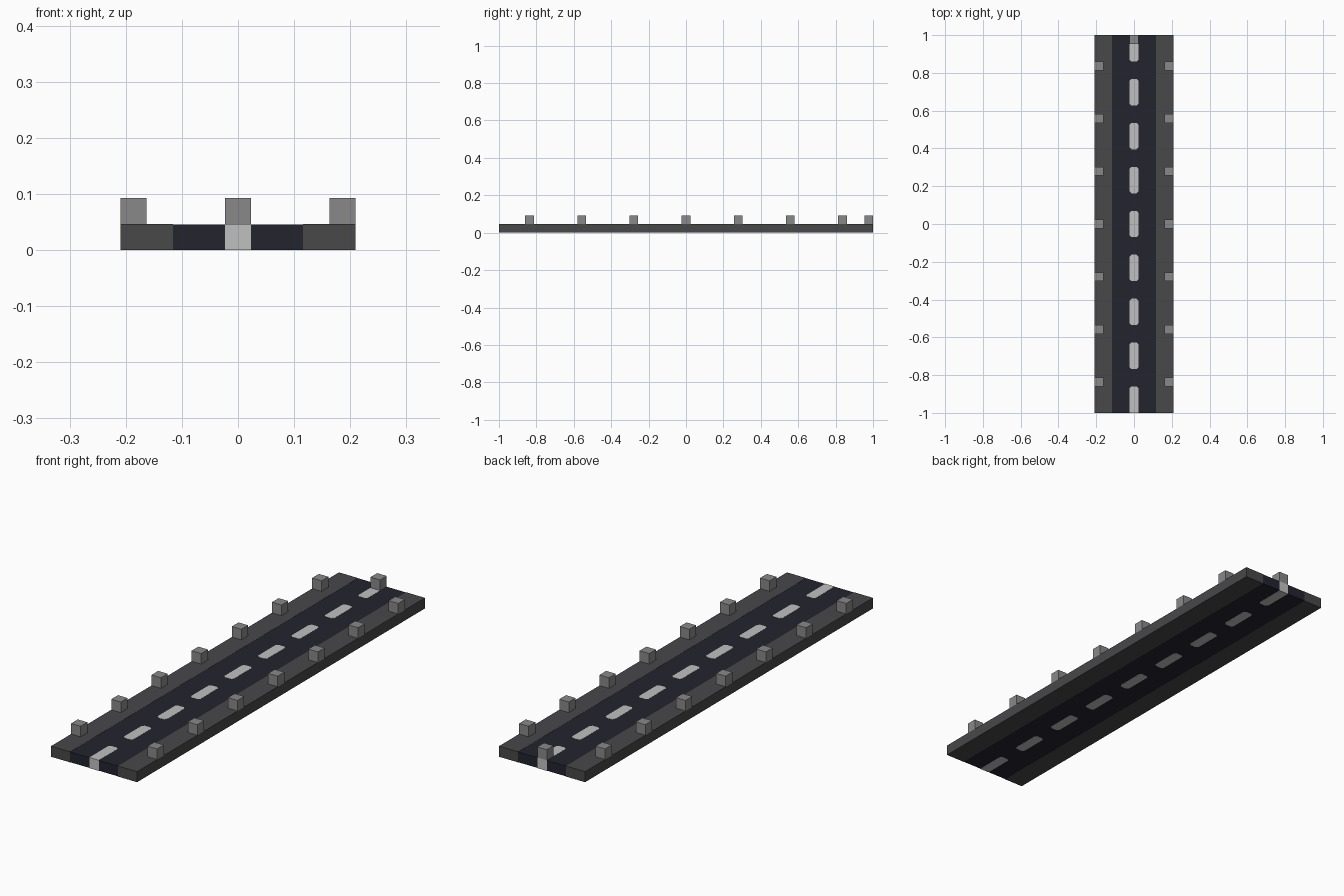
import bpy, bmesh

if "Cube" in bpy.data.objects:
    bpy.data.objects.remove(bpy.data.objects["Cube"], do_unlink=True)

U = 2 / 86          # one block unit
TOP = 2 * U         # slab thickness
INSET = 0.0006      # asphalt sits just inside the markings


def material(name, rgb):
    lin = [((c / 255 + 0.055) / 1.055) ** 2.4 for c in rgb]
    m = bpy.data.materials.new(name)
    m.use_nodes = True
    m.diffuse_color = (*lin, 1)
    m.node_tree.nodes["Principled BSDF"].inputs["Base Color"].default_value = (*lin, 1)
    return m


asphalt = material("dark asphalt", (35, 35, 47))
stone = material("shoulder grey", (72, 72, 74))
post_grey = material("post grey", (137, 137, 137))
paint = material("marking light grey", (192, 192, 192))


def prism(name, outline, z0, z1, mat):
    """Extrude a flat outline between two heights."""
    bm = bmesh.new()
    face = bm.faces.new([bm.verts.new((x, y, z0)) for x, y in outline])
    new = bmesh.ops.extrude_face_region(bm, geom=[face])["geom"]
    verts = [v for v in new if isinstance(v, bmesh.types.BMVert)]
    bmesh.ops.translate(bm, verts=verts, vec=(0, 0, z1 - z0))
    bmesh.ops.recalc_face_normals(bm, faces=bm.faces)
    mesh = bpy.data.meshes.new(name)
    bm.to_mesh(mesh)
    bm.free()
    mesh.materials.append(mat)
    obj = bpy.data.objects.new(name, mesh)
    bpy.context.collection.objects.link(obj)
    return obj


def box(name, x0, x1, y0, y1, z0, z1, mat):
    return prism(name, [(x0, y0), (x1, y0), (x1, y1), (x0, y1)], z0, z1, mat)


# Road bed and shoulders
box("asphalt_lane", -5 * U, 5 * U, -1 + INSET, 1 - INSET, INSET, TOP - INSET, asphalt)
box("left_shoulder", 5 * U, 9 * U, -1, 1, 0, TOP, stone)
box("right_shoulder", -9 * U, -5 * U, -1, 1, 0, TOP, stone)

# Centre dashes through the slab, with clipped inner corners
for i in range(9):
    y0 = -1 + 10 * i * U
    y1 = y0 + 6 * U
    a = 0 if i == 0 else 0.4 * U
    b = 0 if i == 8 else 0.4 * U
    half = [(U - a, y0), (U, y0 + a), (U, y1 - b), (U - b, y1)]
    outline = half + [(-x, y) for x, y in reversed(half)]
    outline = list(dict.fromkeys(outline))
    prism(f"centre_dash_{i + 1}", outline, 0, TOP, paint)

# Edge posts on both sides
for side, x in (("left", 8 * U), ("right", -8 * U)):
    for i in range(-3, 4):
        y = 12 * i * U
        box(f"{side}_post_{i + 4}", x - U, x + U, y - U, y + U, TOP, 2 * TOP, post_grey)

# Single post at the middle of the back end
box("back_post", -U, U, 1 - 2 * U, 1, TOP, 2 * TOP, post_grey)
